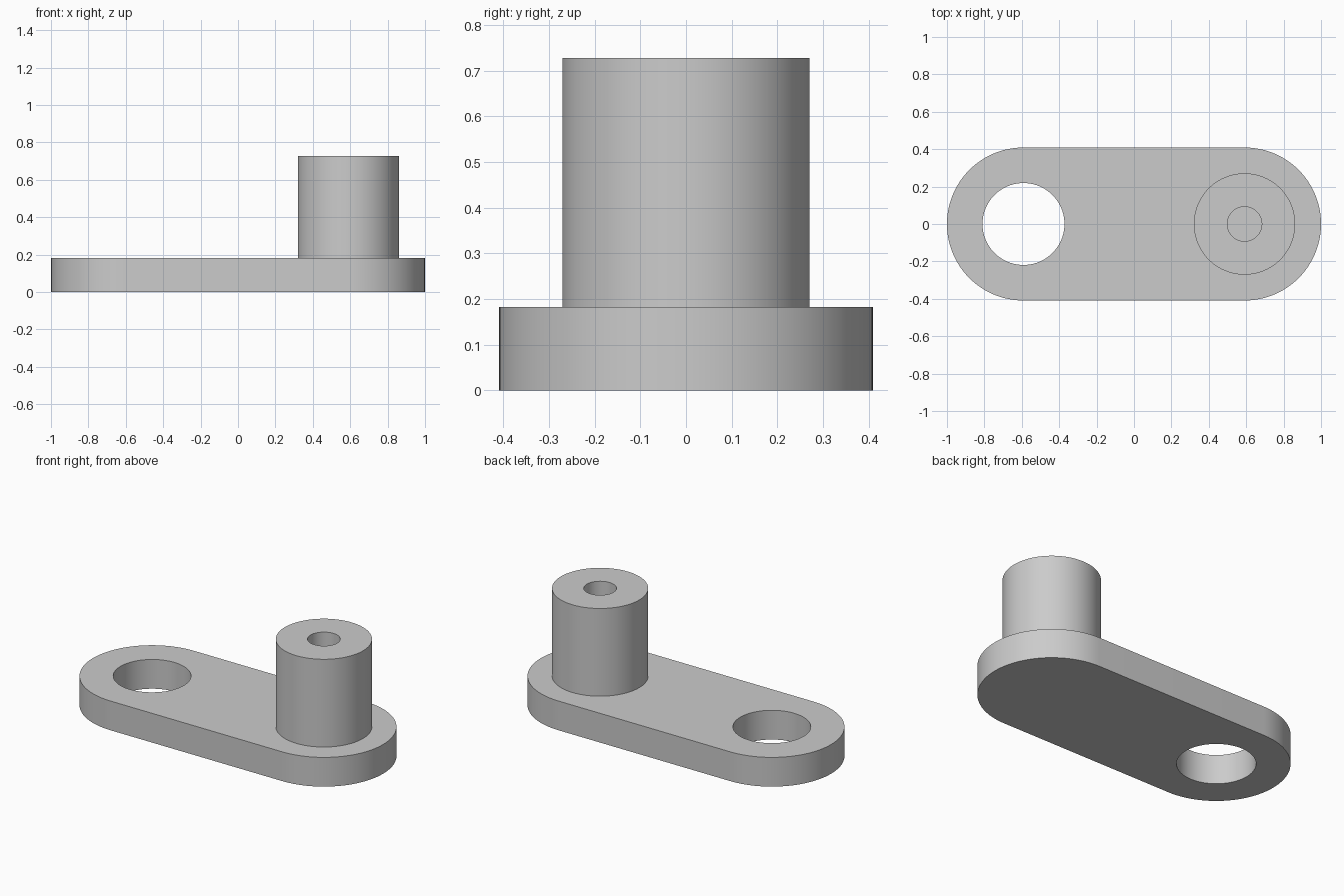
import bpy, bmesh, math

if "Cube" in bpy.data.objects:
    bpy.data.objects.remove(bpy.data.objects["Cube"], do_unlink=True)

SEG = 96
UNIT = 2 / 44
CENTRE = 13 * UNIT          # distance of both arm ends from the middle
END_R = 9 * UNIT
PLATE_H = 4 * UNIT
HOLE_R = 4.82 * UNIT
POST_R = 5.96 * UNIT
POST_TOP = 16 * UNIT
BORE_R = 2.03 * UNIT
BORE_FLOOR = PLATE_H

grey = bpy.data.materials.new("plain grey")
grey.use_nodes = True
colour = (0.6, 0.6, 0.6, 1)
grey.diffuse_color = colour
grey.node_tree.nodes["Principled BSDF"].inputs["Base Color"].default_value = colour


def arc(cx, r, start, sweep, steps):
    angles = [start + sweep * i / steps for i in range(steps + 1)]
    return [(cx + r * math.cos(a), r * math.sin(a)) for a in angles]


def circle(cx, r):
    return arc(cx, r, 0, math.tau, SEG)[:-1]


def loop(bm, points, z):
    verts = [bm.verts.new((x, y, z)) for x, y in points]
    return verts, [bm.edges.new((v, verts[i - 1])) for i, v in enumerate(verts)]


def wall(bm, low, high):
    for i in range(len(low)):
        bm.faces.new((low[i - 1], low[i], high[i], high[i - 1]))


def finish(bm, name):
    bmesh.ops.recalc_face_normals(bm, faces=bm.faces)
    mesh = bpy.data.meshes.new(name)
    bm.to_mesh(mesh)
    bm.free()
    mesh.materials.append(grey)
    obj = bpy.data.objects.new(name, mesh)
    bpy.context.collection.objects.link(obj)
    bpy.ops.object.select_all(action="DESELECT")
    bpy.context.view_layer.objects.active = obj
    obj.select_set(True)
    bpy.ops.object.shade_smooth_by_angle(angle=math.radians(30))
    return obj


# Arm plate: rounded-end slab with a through hole, open on top under the post
outline = (arc(CENTRE, END_R, -math.pi / 2, math.pi, SEG // 2)
           + arc(-CENTRE, END_R, math.pi / 2, math.pi, SEG // 2))
hole = circle(-CENTRE, HOLE_R)
bm = bmesh.new()
low_rim, low_edges = loop(bm, outline, 0)
low_hole, low_hole_edges = loop(bm, hole, 0)
top_rim, top_edges = loop(bm, outline, PLATE_H)
top_hole, top_hole_edges = loop(bm, hole, PLATE_H)
_, post_edges = loop(bm, circle(CENTRE, POST_R), PLATE_H)
bmesh.ops.triangle_fill(bm, use_beauty=True, edges=low_edges + low_hole_edges)
bmesh.ops.triangle_fill(bm, use_beauty=True,
                        edges=top_edges + top_hole_edges + post_edges)
wall(bm, low_rim, top_rim)
wall(bm, low_hole, top_hole)
finish(bm, "arm_plate")

# Post: round peg with a blind bore in its top
profile = [(POST_R, PLATE_H), (POST_R, POST_TOP), (BORE_R, POST_TOP), (BORE_R, BORE_FLOOR)]
bm = bmesh.new()
rings = [loop(bm, circle(CENTRE, r), z)[0] for r, z in profile]
for a, b in zip(rings, rings[1:]):
    wall(bm, a, b)
bm.faces.new(rings[-1])
post = finish(bm, "post")
